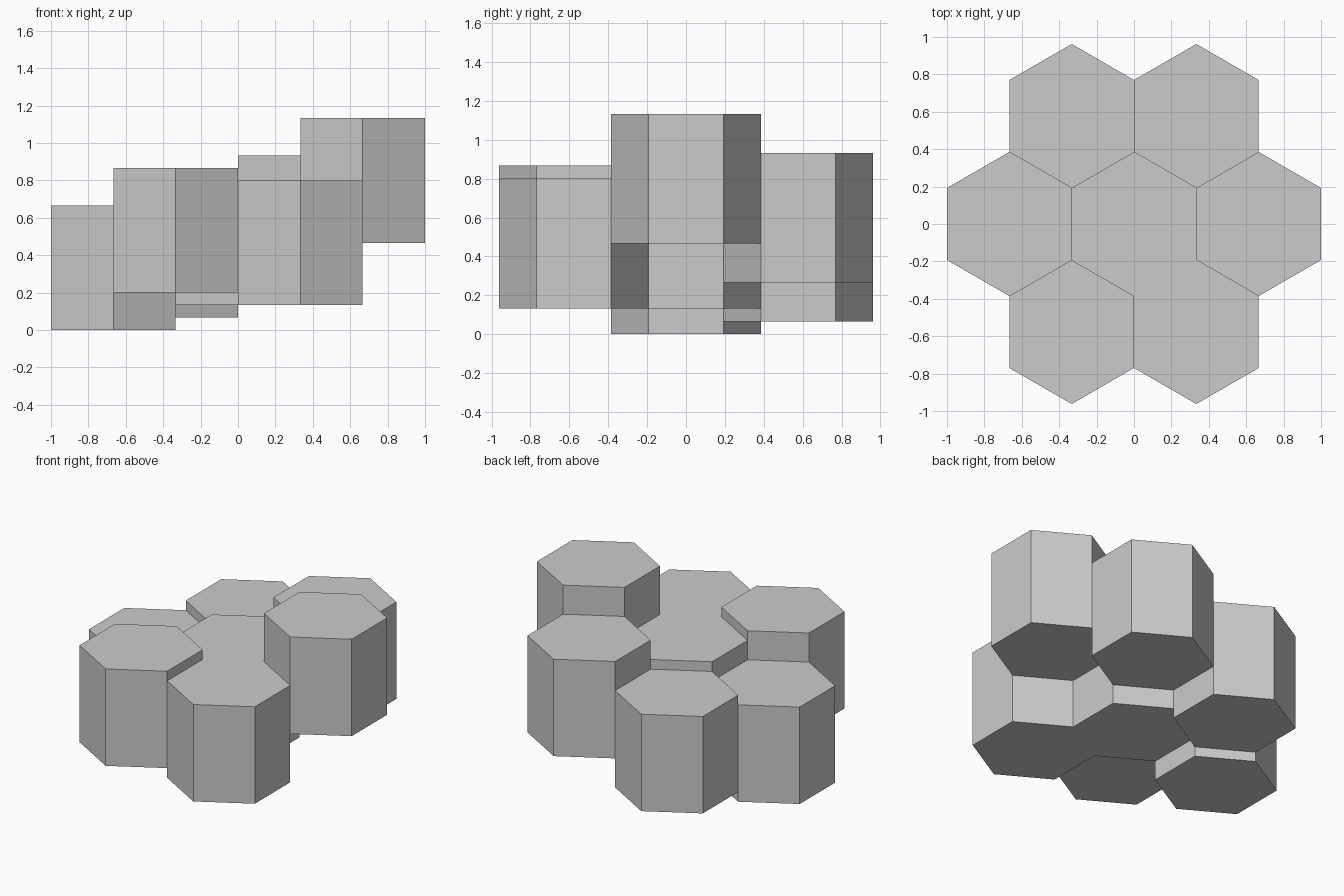
import bpy
import math

if "Cube" in bpy.data.objects:
    bpy.data.objects.remove(bpy.data.objects["Cube"])

STEP = 2 / 3                    # flat-to-flat width, also column height
RADIUS = STEP / math.sqrt(3)    # corner radius
ROW = RADIUS * 1.5              # spacing between rows
UNIT = STEP / 10                # height increment of the stagger


def hex_column(name, col, row, level):
    """Six-sided column with corners pointing along y, base at level * UNIT."""
    bpy.ops.mesh.primitive_cylinder_add(
        vertices=6, radius=RADIUS, depth=STEP,
        location=(col * STEP, row * ROW, level * UNIT + STEP / 2))
    bpy.context.object.name = name


# Staggered honeycomb of columns: name, column, row, base level
for spec in [
    ("center_column", 0, 0, 2),
    ("left_column", -1, 0, 0),
    ("right_column", 1, 0, 7),
    ("front_left_column", -0.5, -1, 3),
    ("front_right_column", 0.5, -1, 2),
    ("back_left_column", -0.5, 1, 1),
    ("back_right_column", 0.5, 1, 4),
]:
    hex_column(*spec)
